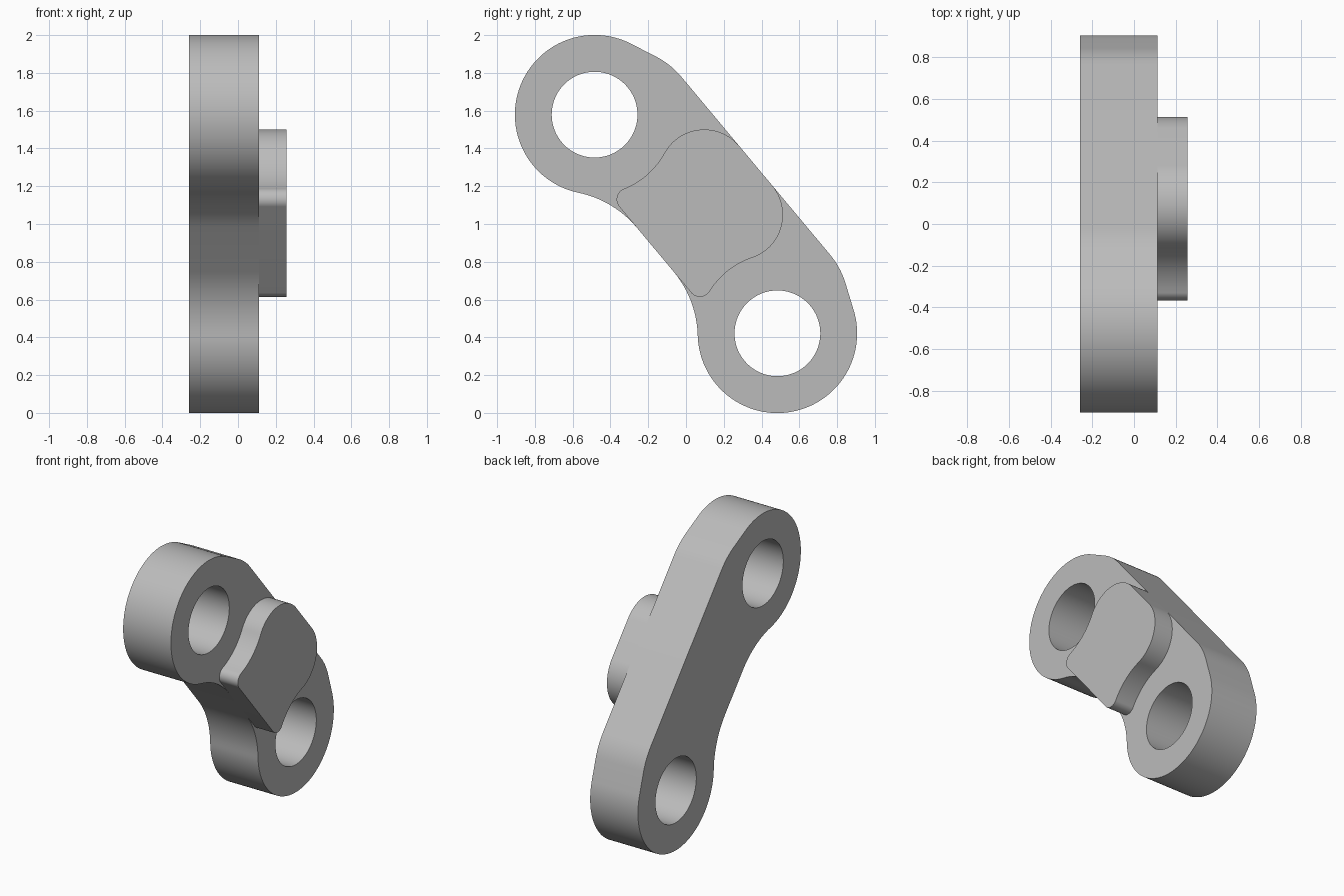
import bpy
import bmesh
from math import sin, cos, pi, radians, sqrt, atan2
from mathutils import Vector

cube = bpy.data.objects.get("Cube")
if cube:
    bpy.data.objects.remove(cube)

# Link layout: s runs along the link, t across it, both in the YZ plane
HALF = 0.7545          # half the distance between the holes
END_R, HOLE_R = 0.422, 0.227
TOP, BOTTOM = 0.481, -0.212
BACK, FACE, BOSS_FACE = -0.26, 0.112, 0.256
ALONG = Vector((0, 0.6414, -0.7672))
ACROSS = Vector((0, 0.7672, 0.6414))
EYE = Vector((-HALF, 0))

grey = bpy.data.materials.new("plain grey")
grey.use_nodes = True
grey.diffuse_color = (0.5, 0.5, 0.5, 1)
grey.node_tree.nodes["Principled BSDF"].inputs["Base Color"].default_value = (0.5, 0.5, 0.5, 1)


def arc(centre, r, start, end):
    steps = max(4, int(abs(end - start) / radians(3)))
    angles = [start + (end - start) * i / steps for i in range(steps + 1)]
    return [Vector((centre[0] + r * cos(a), centre[1] + r * sin(a))) for a in angles]


def extrude(name, outline, x0, x1):
    clean = [p for i, p in enumerate(outline) if (p - outline[i - 1]).length > 1e-4]
    bm = bmesh.new()
    verts = [bm.verts.new(ALONG * p.x + ACROSS * p.y + Vector((x0, 0, 1))) for p in clean]
    face = bm.faces.new(verts)
    new = bmesh.ops.extrude_face_region(bm, geom=[face])["geom"]
    bmesh.ops.translate(bm, vec=(x1 - x0, 0, 0),
                        verts=[g for g in new if isinstance(g, bmesh.types.BMVert)])
    bmesh.ops.recalc_face_normals(bm, faces=bm.faces)
    mesh = bpy.data.meshes.new(name)
    bm.to_mesh(mesh)
    bm.free()
    mesh.materials.append(grey)
    obj = bpy.data.objects.new(name, mesh)
    bpy.context.collection.objects.link(obj)
    return obj


def activate(obj):
    bpy.ops.object.select_all(action='DESELECT')
    obj.select_set(True)
    bpy.context.view_layer.objects.active = obj


def mirrored(half):
    return half + [Vector((-p.x, p.y)) for p in reversed(half)]


# Link plate: shoulder blend, round end, concave waist
lean = radians(113)
normal = Vector((cos(lean), sin(lean)))
blend_r = 0.43
blend_t = TOP - blend_r
blend_s = (normal.dot(EYE) + END_R - blend_r - normal.y * blend_t) / normal.x
waist_r = 0.55
waist_t = BOTTOM - waist_r
waist = Vector((-HALF + sqrt((END_R + waist_r) ** 2 - waist_t ** 2), waist_t))
to_waist = atan2(waist.y, waist.x + HALF)
half = arc((blend_s, blend_t), blend_r, pi / 2, lean)
half += arc(EYE, END_R, lean, to_waist + 2 * pi)
half += arc(waist, waist_r, to_waist + pi, pi / 2)
plate = extrude("link_plate", mirrored(half), BACK, FACE)

# Through holes at both ends
for side in (-1, 1):
    cutter = extrude("hole_cutter", arc((side * HALF, 0), HOLE_R, 0, 2 * pi)[:-1],
                     BACK - 0.1, FACE + 0.1)
    cutter.hide_render = True
    cut = plate.modifiers.new("hole", 'BOOLEAN')
    cut.operation = 'DIFFERENCE'
    cut.solver = 'EXACT'
    cut.object = cutter
    activate(plate)
    bpy.ops.object.modifier_apply(modifier=cut.name)
    bpy.data.objects.remove(cutter)

# Raised boss: rounded top corners, sides hollowed around the ends, small lower lips
corner_r, lip_r = 0.24, 0.06


def beside_eye(r, t):
    return Vector((-HALF + sqrt((END_R + r) ** 2 - t ** 2), t))


corner = beside_eye(corner_r, TOP - corner_r)
lip = beside_eye(lip_r, BOTTOM + lip_r)
to_corner = atan2(corner.y, corner.x + HALF)
to_lip = atan2(lip.y, lip.x + HALF)
half = arc(corner, corner_r, pi / 2, to_corner + pi)
half += arc(EYE, END_R, to_corner, to_lip)
half += arc(lip, lip_r, to_lip + pi, 3 * pi / 2)
boss = extrude("raised_boss", mirrored(half), FACE, BOSS_FACE)

for obj in (plate, boss):
    activate(obj)
    bpy.ops.object.shade_smooth_by_angle(angle=radians(30))
